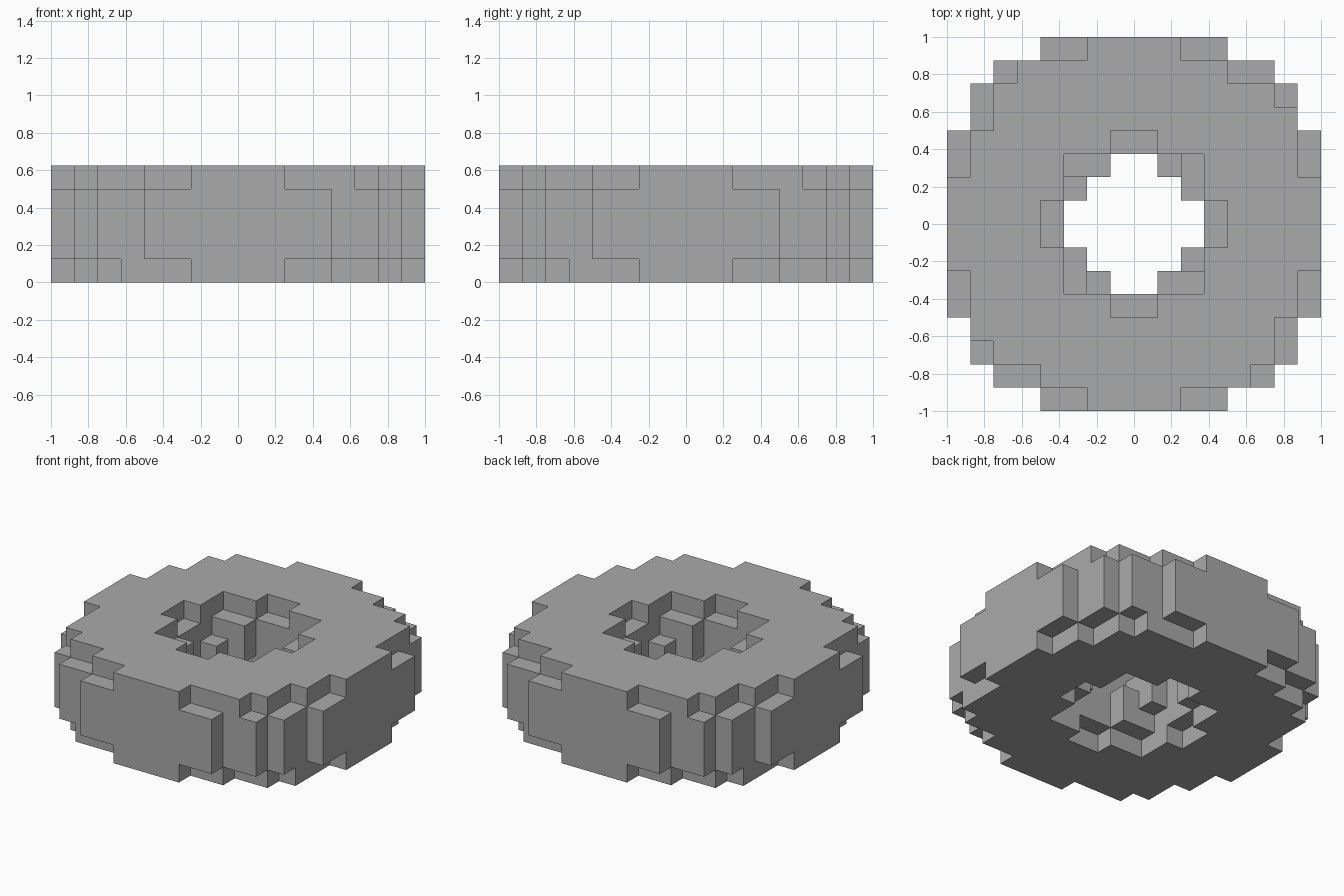
import bpy
import bmesh
from mathutils import Vector

cube = bpy.data.objects.get("Cube")
if cube:
    bpy.data.objects.remove(cube, do_unlink=True)

UNIT = 0.125          # edge of one block
HALF, LAYERS = 8, 5   # blocks from centre to rim, and block layers

# One quarter of the ring, in block columns (a outward in x, b outward in y)
OUTER = [8, 8, 8, 8, 7, 7, 6, 4]   # rim width of each row
HOLE = [3, 2, 1]                   # through-hole width of each row

# Columns whose top is lowered; the underside uses the same list mirrored
STEP = {(2, 7), (3, 7), (4, 6), (5, 6), (6, 5), (7, 2), (7, 3),   # rim
        (0, 3), (3, 0), (2, 2), (2, 1)}                           # hole
DEEP = {(1, 2)}


def drop(a, b):
    """Blocks missing from the end of a column."""
    return 2 if (a, b) in DEEP else 1 if (a, b) in STEP else 0


def quarter(i, j):
    """Turn a column about the centre into the first quarter."""
    while i < 0 or j < 0:
        i, j = j, -1 - i
    return i, j


def solid(i, j, k):
    a, b = quarter(i, j)
    if b >= HALF or a >= OUTER[b]:
        return False
    if b < len(HOLE) and a < HOLE[b]:
        return False
    return drop(b, a) <= k < LAYERS - drop(a, b)


# Build only the exposed block faces
bm = bmesh.new()
corners = {}


def vert(p):
    key = tuple(round(c) for c in p)
    if key not in corners:
        corners[key] = bm.verts.new(Vector(key) * UNIT)
    return corners[key]


for i in range(-HALF, HALF):
    for j in range(-HALF, HALF):
        for k in range(LAYERS):
            if not solid(i, j, k):
                continue
            centre = Vector((i + 0.5, j + 0.5, k + 0.5))
            for axis in range(3):
                for sign in (-1, 1):
                    n = Vector((0, 0, 0))
                    n[axis] = sign
                    if solid(i + int(n.x), j + int(n.y), k + int(n.z)):
                        continue
                    u = Vector((0, 0, 0))
                    u[(axis + 1) % 3] = 1
                    v = n.cross(u)
                    bm.faces.new([vert(centre + (n + u * s + v * t) * 0.5)
                                  for s, t in ((-1, -1), (1, -1), (1, 1), (-1, 1))])

mesh = bpy.data.meshes.new("block_ring")
bm.to_mesh(mesh)
bm.free()
ring = bpy.data.objects.new("block_ring", mesh)
bpy.context.collection.objects.link(ring)

# Single flat grey
grey = bpy.data.materials.new("mid_grey")
grey.use_nodes = True
colour = (0.4, 0.4, 0.4, 1)
grey.diffuse_color = colour
grey.node_tree.nodes["Principled BSDF"].inputs["Base Color"].default_value = colour
mesh.materials.append(grey)
